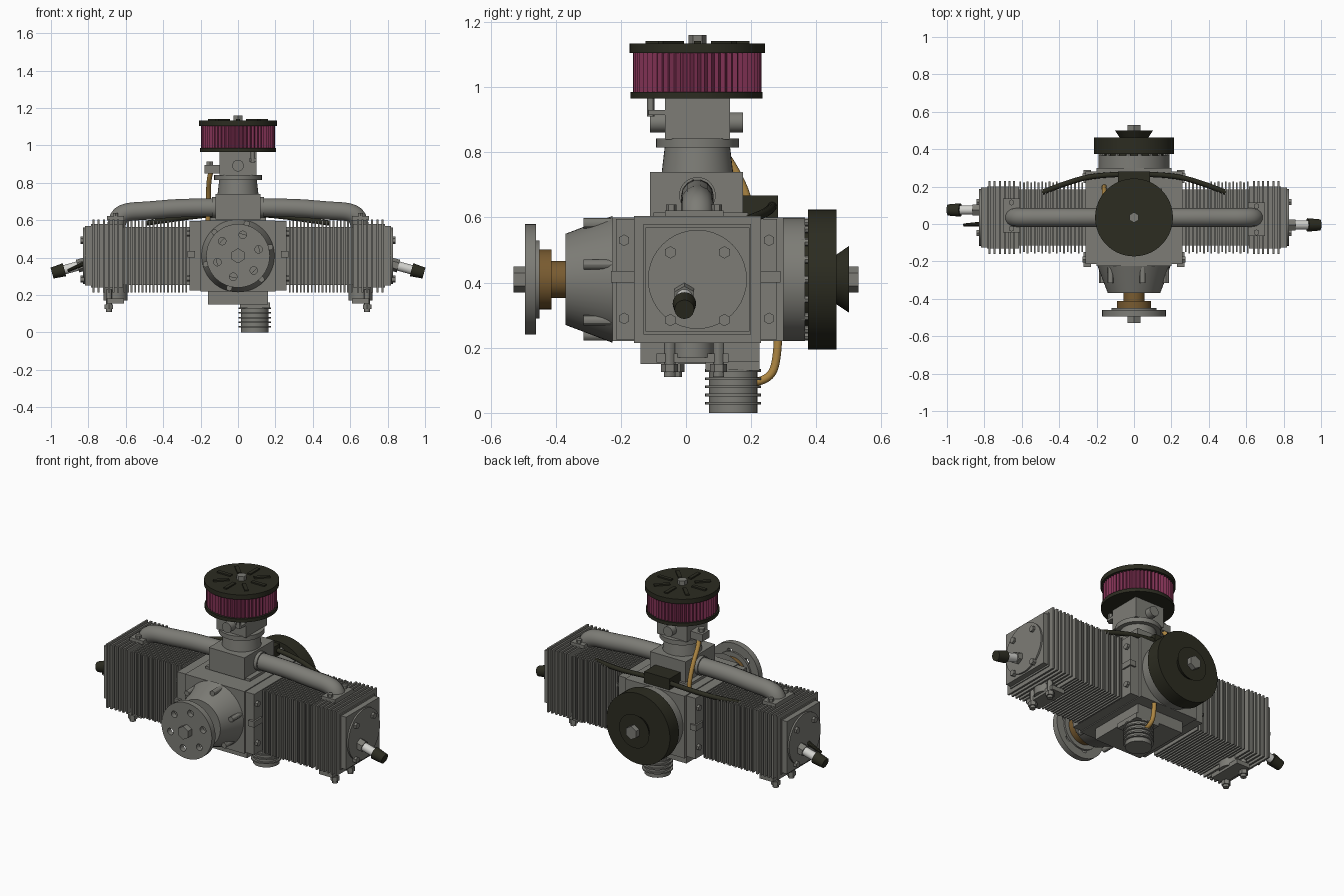
import bpy, bmesh, math
from mathutils import Vector, Matrix

if "Cube" in bpy.data.objects:
    bpy.data.objects.remove(bpy.data.objects["Cube"])

def mat(name, r, g, b):
    m = bpy.data.materials.new(name)
    m.diffuse_color = (r, g, b, 1)
    m.use_nodes = True
    m.node_tree.nodes["Principled BSDF"].inputs["Base Color"].default_value = m.diffuse_color
    return m

GRAY = mat("cast_gray", .205, .203, .182)
DARK = mat("black_rubber", .025, .025, .015)
PINK = mat("filter_red", .21, .03, .085)
BRASS = mat("bronze", .19, .105, .03)
HOSE = mat("amber_hose", .42, .24, .055)
WHITE = mat("ceramic_white", .65, .65, .62)
CY, CZ = .035, .41          # cylinder bank y centre, crank axis height
SPIN = Matrix.Translation((0, 2 * CY, 0)) @ Matrix.Rotation(math.pi, 4, 'Z')

class Part:
    """One object gathered from boxes and cones."""
    def __init__(self, name, m):
        self.name, self.m, self.bm = name, m, bmesh.new()
    def box(self, x0, x1, y0, y1, z0, z1, rot=None):
        c = Matrix.Translation(((x0 + x1) / 2, (y0 + y1) / 2, (z0 + z1) / 2))
        s = Matrix.Diagonal((x1 - x0, y1 - y0, z1 - z0, 1))
        bmesh.ops.create_cube(self.bm, size=1, matrix=c @ (rot or Matrix()) @ s)
        return self
    def cyl(self, a, b, r0, r1=None, seg=40):
        a, b = Vector(a), Vector(b)
        d = b - a
        mx = Matrix.Translation((a + b) / 2) @ d.to_track_quat('Z', 'Y').to_matrix().to_4x4()
        bmesh.ops.create_cone(self.bm, cap_ends=True, segments=seg, radius1=r0,
                              radius2=r0 if r1 is None else r1, depth=d.length, matrix=mx)
        return self
    def yc(self, y0, y1, r0, r1=None, seg=48):     # along the crank axis
        return self.cyl((0, y0, CZ), (0, y1, CZ), r0, r1, seg)
    def done(self, pair=False):
        me = bpy.data.meshes.new(self.name)
        self.bm.to_mesh(me)
        self.bm.free()
        me.materials.append(self.m)
        o = bpy.data.objects.new(self.name, me)
        bpy.context.collection.objects.link(o)
        if pair:
            twin(o)
        return o

def twin(o):
    """Opposite cylinder: the same part turned half round."""
    o.name += "_right"
    c = o.copy()
    c.name = o.name.replace("_right", "_left")
    c.matrix_world = SPIN
    bpy.context.collection.objects.link(c)

def tube(name, m, pts, r, pair=False):
    cu = bpy.data.curves.new(name, 'CURVE')
    cu.dimensions, cu.bevel_depth, cu.bevel_resolution = '3D', r, 5
    cu.use_fill_caps = True
    s = cu.splines.new('NURBS')
    s.points.add(len(pts) - 1)
    for p, q in zip(s.points, pts):
        p.co = (*q, 1)
    s.use_endpoint_u, s.order_u, s.resolution_u = True, 3, 8
    t = bpy.data.objects.new(name, cu)
    bpy.context.collection.objects.link(t)
    bpy.context.view_layer.update()
    me = bpy.data.meshes.new_from_object(t.evaluated_get(bpy.context.evaluated_depsgraph_get()))
    bpy.data.objects.remove(t)
    me.materials.clear()
    me.materials.append(m)
    o = bpy.data.objects.new(name, me)
    bpy.context.collection.objects.link(o)
    if pair:
        twin(o)

def ring(n, r, off=0):
    return [(r * math.cos(off + math.tau * i / n), r * math.sin(off + math.tau * i / n)) for i in range(n)]

# crankcase with rims, side lugs and bolts
p = Part("crankcase", GRAY).box(-.26, .26, -.215, .28, .225, .595)
p.box(-.2, .2, -.225, .3, .22, .6).box(-.15, .15, -.1, .19, .595, .615)
p.yc(.28, .365, .19)
for s in (-1, 1):
    p.box(s * .25 - .02, s * .25 + .02, -.23, -.15, .4, .435)
    p.box(s * .25 - .02, s * .25 + .02, .22, .29, .4, .435)
    for y in (-.19, .255):
        for z in (.29, .53):
            p.cyl((s * .25, y, z), (s * .275, y, z), .018, seg=6)
p.done()

# front bearing cone with bolts
p = Part("front_cone", GRAY).yc(-.225, -.37, .195, .14)
for x, z in ring(6, .178, .26):
    p.cyl((x, -.315, CZ + z), (x, -.22, CZ + z), .016, seg=12)
p.done()

# propeller hub: bronze collar, drilled flange, shaft nut
Part("shaft_collar", BRASS).yc(-.455, -.413, .092).yc(-.42, -.365, .057).done()
flange = Part("drive_flange", GRAY).yc(-.495, -.46, .17).done()
cut = Part("flange_hole_cutter", GRAY)
for x, z in ring(6, .115, .3):
    cut.cyl((x, -.6, CZ + z), (x, -.457, CZ + z), .02, seg=16)
cut = cut.done()
cut.hide_render = True
cut.hide_set(True)
b = flange.modifiers.new("holes", 'BOOLEAN')
b.object, b.operation, b.solver = cut, 'DIFFERENCE', 'EXACT'
Part("front_nut", GRAY).yc(-.53, -.49, .04, seg=6).yc(-.465, -.45, .12).done()

# rear flywheel, pulley and nut
p = Part("flywheel_bolts", GRAY)
for x, z in ring(18, .178):
    p.cyl((x, .355, CZ + z), (x, .38, CZ + z), .012, seg=8)
p.done()
Part("flywheel", DARK).yc(.36, .38, .16).yc(.375, .462, .215).yc(.46, .5, .075, .102).done()
Part("rear_nut", GRAY).yc(.49, .53, .04, seg=6).done()

# finned cylinders and heads, mirrored by a half turn
p = Part("cylinder_fins", GRAY).box(.25, .62, CY - .15, CY + .15, CZ - .155, CZ + .155)
for i in range(18):
    x, h = .272 + i * .0195, .192 if i % 2 else .186
    p.box(x, x + .009, CY - h, CY + h, CZ - .195, CZ + .188)
p.done(True)
p = Part("cylinder_head", GRAY).box(.615, .785, CY - .165, CY + .165, CZ - .17, CZ + .17)
for x in (.635, .66, .685, .712, .74, .768):
    p.box(x, x + .011, CY - .195, CY + .195, CZ - .195, CZ + .195)
p.box(.78, .818, CY - .16, CY + .16, CZ - .16, CZ + .16)
p.cyl((.81, CY, CZ), (.828, CY, CZ), .152)
for y in (-.083, .083):
    for z in (-.125, .083):
        p.cyl((.82, CY + y, CZ + z), (.842, CY + y, CZ + z), .019, seg=6)
p.done(True)

# exhaust port with studs under each head
p = Part("exhaust_port", GRAY).cyl((.655, .02, .17), (.655, .02, .26), .065)
p.box(.61, .7, -.09, .13, .155, .182)
for x, y in ((.69, -.05), (.69, .1)):
    p.cyl((x, y, .11), (x, y, .23), .017, seg=12)
    p.cyl((x, y, .125), (x, y, .15), .026, seg=6)
p.done(True)

# spark plugs, tilted down and outward
P = lambda t: (.81 + .19 * t, -.005, .368 - .052 * t)
Part("plug_base", GRAY).cyl(P(0), P(.25), .035, seg=6).done(True)
Part("plug_insulator", WHITE).cyl(P(.2), P(.68), .025, seg=24).done(True)
Part("plug_cap", DARK).cyl(P(.62), P(.97), .036, .03, seg=24).done(True)
Part("left_terminal", DARK).cyl((-.82, 0, .37), (-.91, -.005, .33), .013, .008, seg=10).done()

# sump and finned oil filter below
Part("sump", GRAY).box(-.16, .16, -.14, .225, .15, .23).box(.01, .17, .06, .225, .13, .16).done()
p = Part("oil_filter", GRAY).cyl((.09, .145, 0), (.09, .145, .15), .074)
for z in (.03, .055, .08, .105, .13):
    p.cyl((.09, .145, z - .004), (.09, .145, z + .004), .086)
p.done()
tube("oil_hose", HOSE, [(.09, .21, .095), (.09, .25, .1), (.09, .28, .15), (.09, .283, .24)], .013)

# intake manifold box and pipes
Part("manifold", GRAY).box(-.12, .12, -.11, .175, .605, .74).done()
tube("intake_pipe", GRAY, [(.1, CY, .668), (.3, CY, .668), (.47, CY, .652),
                          (.61, CY, .645), (.65, CY, .6), (.655, CY, .54)], .05, True)
p = Part("intake_flange", GRAY).box(.61, .7, -.065, .115, .6, .622)
for y in (-.045, .095):
    p.cyl((.655, y, .6), (.655, y, .64), .016, seg=6)
p.cyl((.115, CY, .668), (.14, CY, .668), .056)
p.done(True)

# carburettor
p = Part("carburettor", GRAY).cyl((0, CY, .735), (0, CY, .82), .11, .1)
p.cyl((0, CY, .815), (0, CY, .843), .127)
p.box(-.1, .1, CY - .1, CY + .1, .84, .97)
p.cyl((0, -.11, .892), (0, .175, .892), .031, seg=24)
p.box(-.18, -.09, .03, .1, .85, .895).cyl((-.15, .065, .89), (-.15, .065, .915), .02, seg=6)
p.cyl((.08, -.108, .91), (.08, -.108, .97), .012, seg=12)
p.box(.06, .1, -.115, -.06, .915, .93)
p.done()
tube("fuel_hose", HOSE, [(-.145, .08, .86), (-.155, .1, .82), (-.158, .15, .75),
                         (-.16, .195, .65), (-.16, .2, .59)], .013)

# air filter: plates, pleated element, top ribs, nut
Part("filter_base", DARK).cyl((0, CY - .003, .965), (0, CY - .003, .986), .203, seg=64).done()
p = Part("filter_element", PINK).cyl((0, CY, .98), (0, CY, 1.11), .197, seg=112)
for i, v in enumerate(sorted(p.bm.verts, key=lambda v: (round(v.co.z, 2), math.atan2(v.co.y - CY, v.co.x)))):
    if i % 2:
        v.co.x *= .95
        v.co.y = CY + (v.co.y - CY) * .95
p.done()
p = Part("filter_lid", DARK).cyl((0, CY, 1.105), (0, CY, 1.134), .208, seg=64)
for k in range(8):
    a = math.tau * k / 8
    x, y = .115 * math.cos(a), CY + .115 * math.sin(a)
    p.box(x - .045, x + .045, y - .011, y + .011, 1.13, 1.142, Matrix.Rotation(a, 4, 'Z'))
p.done()
Part("filter_nut", GRAY).cyl((0, CY, 1.13), (0, CY, 1.16), .028, seg=6).done()

# ignition coil and leads
Part("ignition_coil", DARK).box(-.085, .085, .17, .282, .59, .668).done()
for s, n in ((-1, "left"), (1, "right")):
    tube("ignition_lead_" + n, DARK, [(s * .07, .265, .635), (s * .2, .262, .625),
                                      (s * .35, .225, .605), (s * .49, .17, .585)], .014)

# smooth round faces, keep edges sharp
bpy.ops.object.select_all(action='DESELECT')
for o in bpy.context.scene.objects:
    if o.type == 'MESH' and not o.hide_render:
        o.select_set(True)
        bpy.context.view_layer.objects.active = o
bpy.ops.object.shade_smooth_by_angle(angle=math.radians(30))
